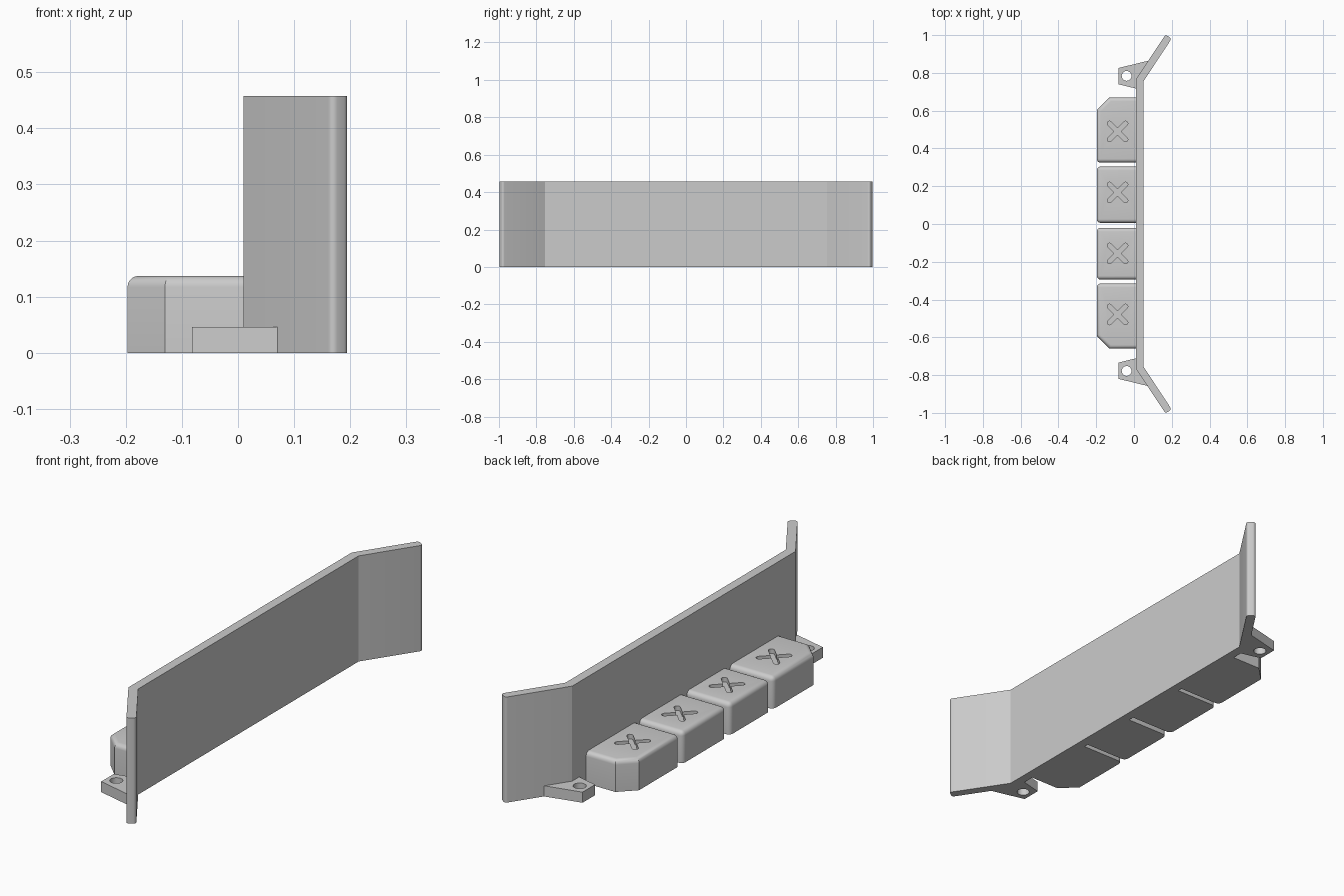
import bpy, bmesh, math
from mathutils import Matrix, Vector

cube = bpy.data.objects.get("Cube")
if cube:
    bpy.data.objects.remove(cube, do_unlink=True)

GREY = (0.6, 0.6, 0.6, 1)
mat = bpy.data.materials.new("plain grey")
mat.use_nodes = True
mat.diffuse_color = GREY
mat.node_tree.nodes["Principled BSDF"].inputs["Base Color"].default_value = GREY

WALL_X = 0.01       # face of the wall that carries the blocks
BLOCK_X = -0.197
BLOCK_TOP = 0.137


def prism(name, outline, z0, z1, pick=None, radius=0.0):
    """Extrude an outline upward; round the edges chosen by pick(a, b)."""
    bm = bmesh.new()
    base = bm.faces.new([bm.verts.new((x, y, z0)) for x, y in outline])
    top = bmesh.ops.extrude_face_region(bm, geom=[base])["geom"]
    verts = [v for v in top if isinstance(v, bmesh.types.BMVert)]
    bmesh.ops.translate(bm, verts=verts, vec=(0, 0, z1 - z0))
    bmesh.ops.recalc_face_normals(bm, faces=bm.faces)
    if pick:
        edges = [e for e in bm.edges if pick(e.verts[0].co, e.verts[1].co)]
        bmesh.ops.bevel(bm, geom=edges, offset=radius, segments=5,
                        profile=0.5, affect='EDGES')
    mesh = bpy.data.meshes.new(name)
    bm.to_mesh(mesh)
    bm.free()
    mesh.materials.append(mat)
    obj = bpy.data.objects.new(name, mesh)
    bpy.context.collection.objects.link(obj)
    return obj


def carve(obj, cutters):
    """Subtract the cutters, then discard them."""
    for c in cutters:
        c.hide_render = True
        mod = obj.modifiers.new("cut", 'BOOLEAN')
        mod.operation, mod.solver, mod.object = 'DIFFERENCE', 'EXACT', c
    evaluated = obj.evaluated_get(bpy.context.evaluated_depsgraph_get())
    mesh = bpy.data.meshes.new_from_object(evaluated)
    obj.modifiers.clear()
    obj.data = mesh
    for c in cutters:
        bpy.data.objects.remove(c, do_unlink=True)


def smooth(obj):
    bpy.ops.object.select_all(action='DESELECT')
    obj.select_set(True)
    bpy.context.view_layer.objects.active = obj
    bpy.ops.object.shade_smooth_by_angle(angle=math.radians(30))


def vertical(a, b):
    return abs(a.z - b.z) > 0.01


def circle(cx, cy, r, n=24):
    return [(cx + r * math.cos(i * math.tau / n), cy + r * math.sin(i * math.tau / n))
            for i in range(n)]


def cross(cx, cy, reach, half):
    """Outline of a diagonal cross with rounded arm ends."""
    pts = []
    for k in range(4):
        turn = Matrix.Rotation(math.pi / 4 + k * math.pi / 2, 2)
        arm = [Vector((half, -half))]
        for i in range(9):
            a = -math.pi / 2 + i * math.pi / 8
            arm.append(Vector((reach - half + half * math.cos(a), half * math.sin(a))))
        pts += [(cx + p.x, cy + p.y) for p in (turn @ v for v in arm)]
    return pts


# Tall wall with angled wings and rounded tips
half_inner = [(WALL_X, 0.765), (0.167, 1.003)]
half_outer = [(0.199, 0.981), (0.05, 0.755)]
half = half_inner + half_outer
outline = half + [(x, -y) for x, y in reversed(half)]
wall = prism("wall", outline, 0, 0.458,
             lambda a, b: vertical(a, b) and abs(a.y) > 0.9, 0.012)
smooth(wall)

# Row of rounded blocks, the end ones with a clipped corner
blocks = [("end_block_back", 0.325, 0.67, 1), ("middle_block_back", 0.006, 0.304, 0),
          ("middle_block_front", -0.294, -0.02, 0), ("end_block_front", -0.66, -0.315, -1)]
CLIP = 0.067
for i, (name, y0, y1, clipped) in enumerate(blocks):
    low = [(BLOCK_X, y0)] if clipped >= 0 else [(BLOCK_X, y0 + CLIP), (BLOCK_X + CLIP, y0)]
    high = [(BLOCK_X, y1)] if clipped <= 0 else [(BLOCK_X + CLIP, y1), (BLOCK_X, y1 - CLIP)]
    square = [y for y, ok in ((y0, clipped >= 0), (y1, clipped <= 0)) if ok]

    def rounded(a, b):
        if vertical(a, b):
            return a.x < BLOCK_X + 0.01 and any(abs(a.y - y) < 0.001 for y in square)
        return min(a.z, b.z) > 0.1 and min(a.x, b.x) < 0

    block = prism(name, low + [(0.02, y0), (0.02, y1)] + high, 0, BLOCK_TOP, rounded, 0.02)
    mark = prism("cross_cutter", cross(-0.087, 0.49 - 0.323 * i, 0.072, 0.0125),
                 BLOCK_TOP - 0.02, BLOCK_TOP + 0.02)
    carve(block, [mark])
    smooth(block)

# Mounting lugs with a screw hole, one at each end
for side, name in ((1, "lug_back"), (-1, "lug_front")):
    def place(points):
        return [(x, 0.003 + side * y) for x, y in points]
    shape = [(-0.082, 0.823), (-0.082, 0.737), (0.015, 0.713), (0.015, 0.765), (0.083, 0.863)]
    lug = prism(name, place(shape), 0, 0.046)
    carve(lug, [prism("hole_cutter", place(circle(-0.039, 0.781, 0.026)), -0.05, 0.1)])
    smooth(lug)
